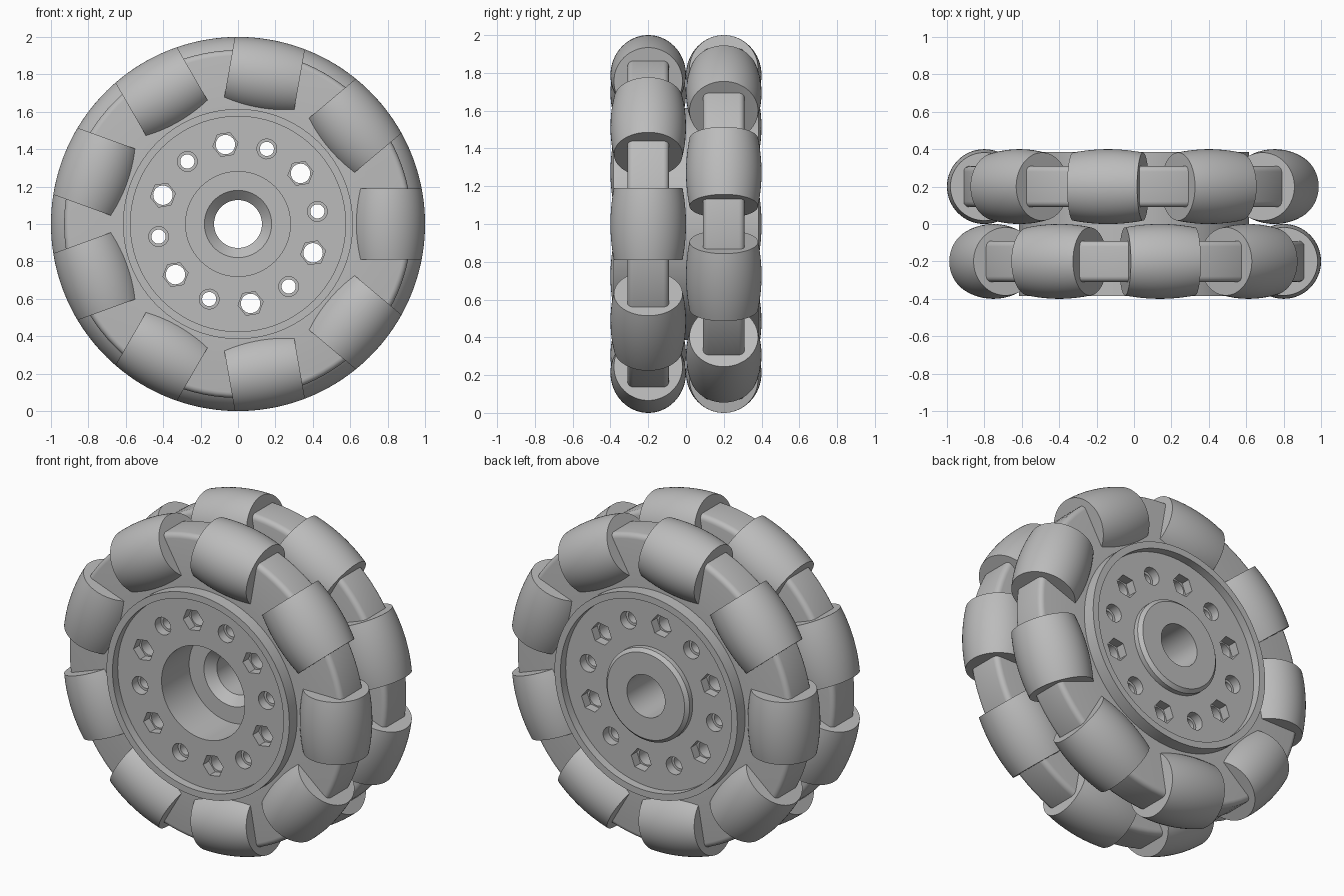
import bpy, bmesh
from math import sin, cos, pi, radians, sqrt
from mathutils import Matrix, Vector

if "Cube" in bpy.data.objects:
    bpy.data.objects.remove(bpy.data.objects["Cube"])

grey = bpy.data.materials.new("light_grey")
grey.use_nodes = True
colour = (0.5, 0.5, 0.5, 1)
grey.diffuse_color = colour
grey.node_tree.nodes["Principled BSDF"].inputs["Base Color"].default_value = colour

CENTRE = Matrix.Translation((0, 0, 1))
ROLLERS, ROW_Y, PITCH_R = 9, 0.2, 0.8


def add_object(name, bm):
    bmesh.ops.recalc_face_normals(bm, faces=bm.faces)
    mesh = bpy.data.meshes.new(name)
    bm.to_mesh(mesh)
    bm.free()
    mesh.materials.append(grey)
    obj = bpy.data.objects.new(name, mesh)
    bpy.context.collection.objects.link(obj)
    return obj


def lathe(name, profile, steps, closed=True):
    """Spin (radius, y) points about the y axis."""
    bm = bmesh.new()
    verts = [bm.verts.new((r, y, 0)) for r, y in profile]
    edges = [bm.edges.new(pair) for pair in zip(verts, verts[1:])]
    if closed:
        edges.append(bm.edges.new((verts[-1], verts[0])))
    bmesh.ops.spin(bm, geom=verts + edges, cent=(0, 0, 0), axis=(0, 1, 0),
                   angle=2 * pi, steps=steps)
    bmesh.ops.remove_doubles(bm, verts=bm.verts, dist=1e-5)
    return add_object(name, bm)


def smooth(obj, angle=30):
    bpy.ops.object.select_all(action="DESELECT")
    obj.select_set(True)
    bpy.context.view_layer.objects.active = obj
    bpy.ops.object.shade_smooth_by_angle(angle=radians(angle))


def add_prism(bm, radius, sides, y0, y1, angle):
    """Straight prism along y at one place on the bolt circle."""
    place = (Matrix.Rotation(-angle, 4, "Y")
             @ Matrix.Translation((0.43, (y0 + y1) / 2, 0))
             @ Matrix.Rotation(pi / 2, 4, "X"))
    bmesh.ops.create_cone(bm, cap_ends=True, segments=sides, radius1=radius,
                          radius2=radius, depth=y1 - y0, matrix=place)


def cut(target, bm):
    cutter = add_object("cutter", bm)
    cutter.hide_render = True
    mod = target.modifiers.new("cut", "BOOLEAN")
    mod.operation, mod.solver, mod.object = "DIFFERENCE", "EXACT", cutter
    bpy.context.view_layer.objects.active = target
    bpy.ops.object.modifier_apply(modifier=mod.name)
    bpy.data.objects.remove(cutter)


# Hub: deep bore at the front, raised collar at the back, recessed plates
FACE, RIM = 0.335, 0.385
hub = lathe("hub", [
    (0.128, -0.02), (0.18, -0.07), (0.28, -0.07), (0.28, -FACE),
    (0.575, -FACE), (0.575, -RIM), (0.615, -RIM),
    (0.615, RIM), (0.575, RIM), (0.575, FACE),
    (0.28, FACE), (0.28, RIM - 0.02), (0.26, RIM), (0.128, RIM)], 96)

# Bolt holes, alternating hexagon pockets and round counterbores
holes, pockets = bmesh.new(), bmesh.new()
for i in range(12):
    a = radians(99 + 30 * i)
    big = i % 2 == 0
    add_prism(holes, 0.052 if big else 0.038, 24, -0.5, 0.5, a)
    for side in (-1, 1):
        y0, y1 = sorted((side * 0.28, side * 0.42))
        add_prism(pockets, 0.068 if big else 0.053, 6 if big else 24, y0, y1, a)
cut(hub, holes)
cut(hub, pockets)
hub.matrix_world = CENTRE
smooth(hub)

# Barrel roller whose outline follows the wheel's outer circle
half = 0.19
barrel = [(sqrt(1 - t * t) - PITCH_R, t)
          for t in (half * k / 8 for k in range(-8, 9))]
roller_profile = [(0, -half)] + barrel + [(0, half)]

# Rounded carrier ring section
bevel = 0.03
corner = [(0.9 + bevel * sin(k * pi / 8), 0.08 + bevel * cos(k * pi / 8))
          for k in range(5)]
ring_profile = ([(0.58, 0.11)] + corner
                + [(r, -y) for r, y in reversed(corner)] + [(0.58, -0.11)])

roller_mesh = None
for row, y, offset in (("front", -ROW_Y, 0), ("back", ROW_Y, 20)):
    ring = lathe(row + "_carrier_ring", ring_profile, 96)
    ring.matrix_world = CENTRE @ Matrix.Translation((0, y, 0))
    smooth(ring)
    for i in range(ROLLERS):
        name = f"{row}_roller_{i + 1}"
        if roller_mesh is None:
            roller = lathe(name, roller_profile, 64, closed=False)
            smooth(roller)
            roller_mesh = roller.data
        else:
            roller = bpy.data.objects.new(name, roller_mesh)
            bpy.context.collection.objects.link(roller)
        turn = radians(90 - offset - 360 / ROLLERS * i)
        roller.matrix_world = (CENTRE @ Matrix.Rotation(turn, 4, "Y")
                               @ Matrix.Translation((0, y, PITCH_R))
                               @ Matrix.Rotation(pi / 2, 4, "Z"))
